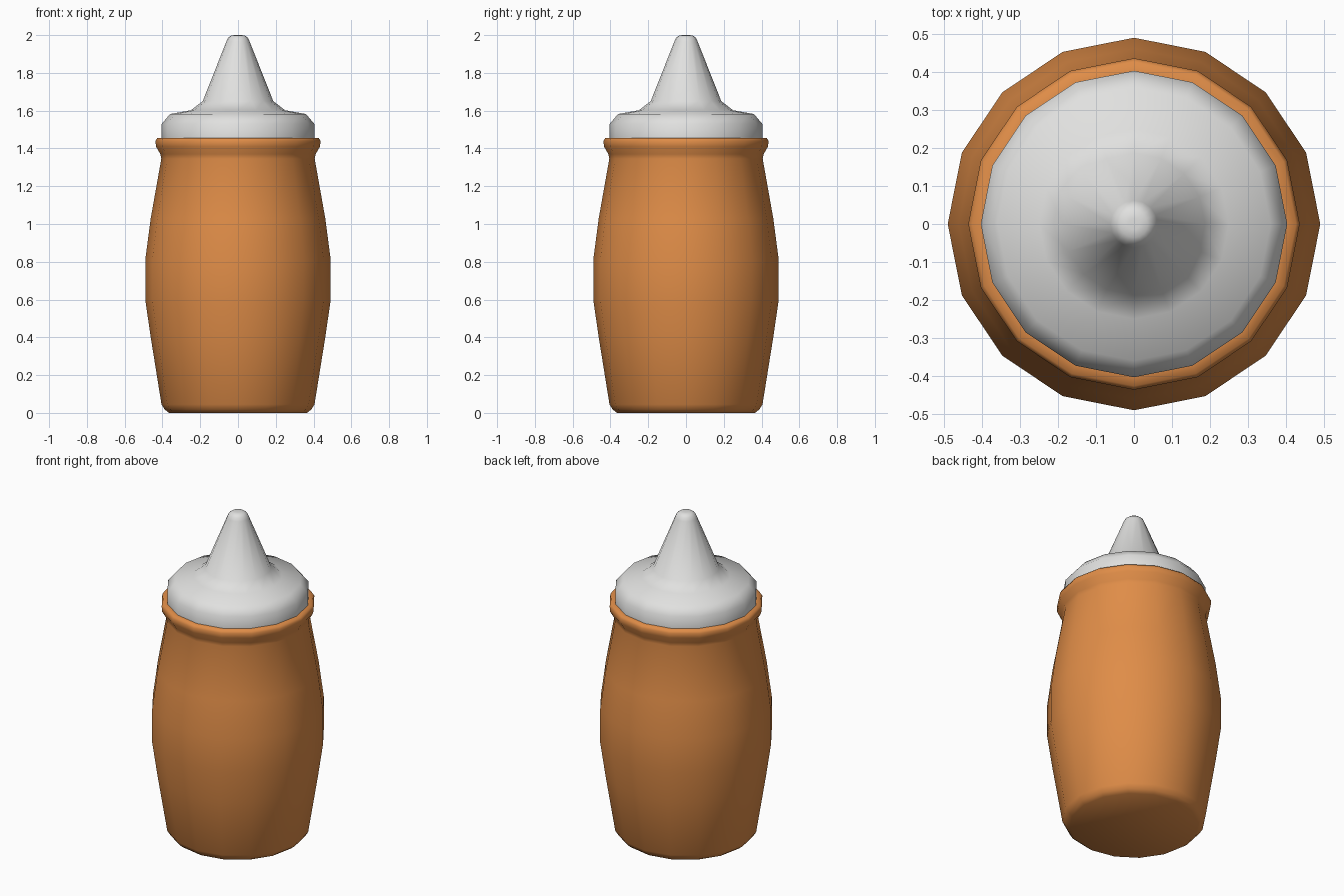
import bpy, bmesh, math

if "Cube" in bpy.data.objects:
    bpy.data.objects.remove(bpy.data.objects["Cube"])

SIDES = 16


def material(name, rgb):
    m = bpy.data.materials.new(name)
    m.diffuse_color = (*rgb, 1)
    m.use_nodes = True
    m.node_tree.nodes["Principled BSDF"].inputs["Base Color"].default_value = m.diffuse_color
    return m


def lathe(name, profile, mat):
    """Revolve (radius, z) points around z, closing both ends."""
    bm = bmesh.new()
    rings = []
    for r, z in profile:
        rings.append([bm.verts.new((r * math.cos(2 * math.pi * i / SIDES),
                                    r * math.sin(2 * math.pi * i / SIDES), z))
                      for i in range(SIDES)])
    for a, b in zip(rings, rings[1:]):
        for i in range(SIDES):
            j = (i + 1) % SIDES
            bm.faces.new((a[i], a[j], b[j], b[i]))
    bm.faces.new(rings[0][::-1])
    bm.faces.new(rings[-1])
    me = bpy.data.meshes.new(name)
    bm.to_mesh(me)
    bm.free()
    me.materials.append(mat)
    ob = bpy.data.objects.new(name, me)
    bpy.context.collection.objects.link(ob)
    bpy.ops.object.select_all(action='DESELECT')
    ob.select_set(True)
    bpy.context.view_layer.objects.active = ob
    bpy.ops.object.shade_smooth_by_angle(angle=math.radians(62))
    return ob


orange = material("orange_plastic", (0.74, 0.265, 0.064))
white = material("light_grey_plastic", (0.75, 0.75, 0.74))

# Barrel-shaped bottle with a rolled rim
lathe("bottle_body", [
    (0.365, 0.0), (0.388, 0.018), (0.405, 0.045), (0.462, 0.40), (0.491, 0.60),
    (0.491, 0.81), (0.462, 1.03), (0.406, 1.345), (0.411, 1.37),
    (0.434, 1.41), (0.437, 1.44), (0.427, 1.456), (0.395, 1.456)], orange)

# Domed cap with a tapered nozzle
lathe("nozzle_cap", [
    (0.404, 1.45), (0.404, 1.53), (0.36, 1.582), (0.25, 1.602),
    (0.187, 1.65), (0.062, 1.965), (0.053, 1.985), (0.036, 1.998),
    (0.015, 2.0)], white)
